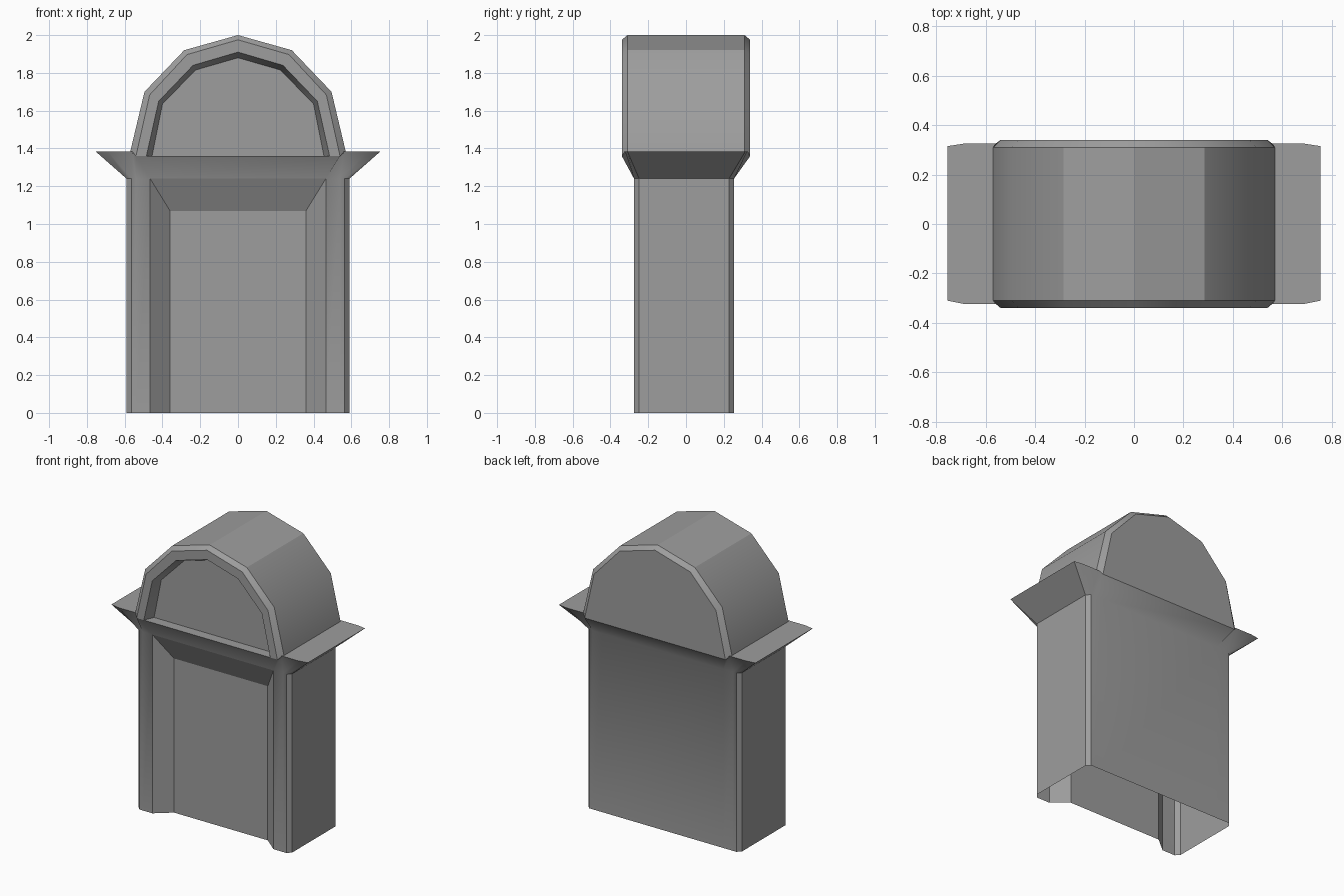
import bpy, bmesh, math

if "Cube" in bpy.data.objects:
    bpy.data.objects.remove(bpy.data.objects["Cube"])

grey = bpy.data.materials.new("dark_grey")
grey.diffuse_color = (0.34, 0.34, 0.34, 1)
grey.use_nodes = True
grey.node_tree.nodes["Principled BSDF"].inputs["Base Color"].default_value = grey.diffuse_color


def mirrored(half, closed_center=False):
    """Half path on +x, returned as the full path from +x to -x."""
    other = [(-p[0], *p[1:]) for p in reversed(half)]
    return half + (other[1:] if closed_center else other)


def loft(name, rings, closed=(), extra=(), angle=30.5):
    """Skin successive rings; 'closed' lists bands that wrap around.
    Extra faces are lists of (ring, index)."""
    bm = bmesh.new()
    vs = [[bm.verts.new(p) for p in r] for r in rings]
    n = len(rings[0])
    for k, (a, b) in enumerate(zip(vs, vs[1:])):
        for i in range(n if k in closed else n - 1):
            j = (i + 1) % n
            bm.faces.new((a[i], a[j], b[j], b[i]))
    for f in extra:
        bm.faces.new([vs[r][i] for r, i in f])
    bmesh.ops.recalc_face_normals(bm, faces=bm.faces)
    me = bpy.data.meshes.new(name)
    bm.to_mesh(me)
    bm.free()
    me.materials.append(grey)
    ob = bpy.data.objects.new(name, me)
    bpy.context.collection.objects.link(ob)
    if angle:
        bpy.ops.object.select_all(action='DESELECT')
        ob.select_set(True)
        bpy.context.view_layer.objects.active = ob
        bpy.ops.object.shade_smooth_by_angle(angle=math.radians(angle))
    return ob


# Body and flared cornice: hollow, open below, front left open for the recess
plan = [(0.465, -0.275), (0.54, -0.275), (0.565, -0.275), (0.59, -0.248),
        (0.59, 0.228), (0.565, 0.254), (0.54, 0.254), (0.465, 0.254)]
base, low = [mirrored([(x, y, z) for x, y in plan]) for z in (0, 1.24)]
high = mirrored([(0.54, -0.34, 1.36), (0.56, -0.323, 1.385), (0.69, -0.323, 1.385),
                 (0.755, -0.31, 1.385), (0.755, 0.315, 1.385), (0.69, 0.325, 1.385),
                 (0.56, 0.325, 1.385), (0.54, 0.34, 1.36)])
loft("body_and_cornice", [base, low, high], closed=(1,), angle=40)

# Front recess: sloped jambs and lintel around a flat panel
jambs = [[(-0.465, -0.275, 0), (-0.465, -0.275, 1.24), (0.465, -0.275, 1.24), (0.465, -0.275, 0)],
         [(-0.36, -0.188, 0), (-0.36, -0.188, 1.07), (0.36, -0.188, 1.07), (0.36, -0.188, 0)]]
recess = loft("front_recess", jambs, extra=[[(1, i) for i in range(4)]], angle=None)
if recess.data.polygons[3].normal.y > 0:
    recess.data.flip_normals()

# Wing tops: ledges between the cornice edge and the arch foot
for side, s in (("right", 1), ("left", -1)):
    foot = [(s * x, y, 1.385) for x, y in
            [(0.56, -0.323), (0.57, -0.31), (0.57, 0.31), (0.56, 0.325)]]
    edge = [(s * x, y, 1.385) for x, y in
            [(0.69, -0.323), (0.755, -0.31), (0.755, 0.315), (0.69, 0.325)]]
    ledge = loft("wing_top_" + side, [foot, edge], angle=None)
    if ledge.data.polygons[1].normal.z < 0:
        ledge.data.flip_normals()

# Arched head: chamfered front and back, recessed front panel with a flat sill
outer = [(0.57, 1.385), (0.495, 1.70), (0.285, 1.92), (0, 2.0)]
bevel = [(0.54, 1.36), (0.468, 1.683), (0.27, 1.897), (0, 1.975)]
rim = [(0.485, 1.36), (0.42, 1.65), (0.238, 1.84), (0, 1.91)]
panel = [(0.455, 1.36), (0.40, 1.635), (0.225, 1.815), (0, 1.88)]
rings = [mirrored([(x, y, z) for x, z in prof], True) for prof, y in
         [(bevel, 0.34), (outer, 0.31), (outer, -0.31),
          (bevel, -0.34), (rim, -0.34), (panel, -0.27)]]
loft("arched_head", rings,
     extra=[[(0, i) for i in range(7)], [(5, i) for i in range(7)],
            [(4, 0), (4, 6), (5, 6), (5, 0)]])
